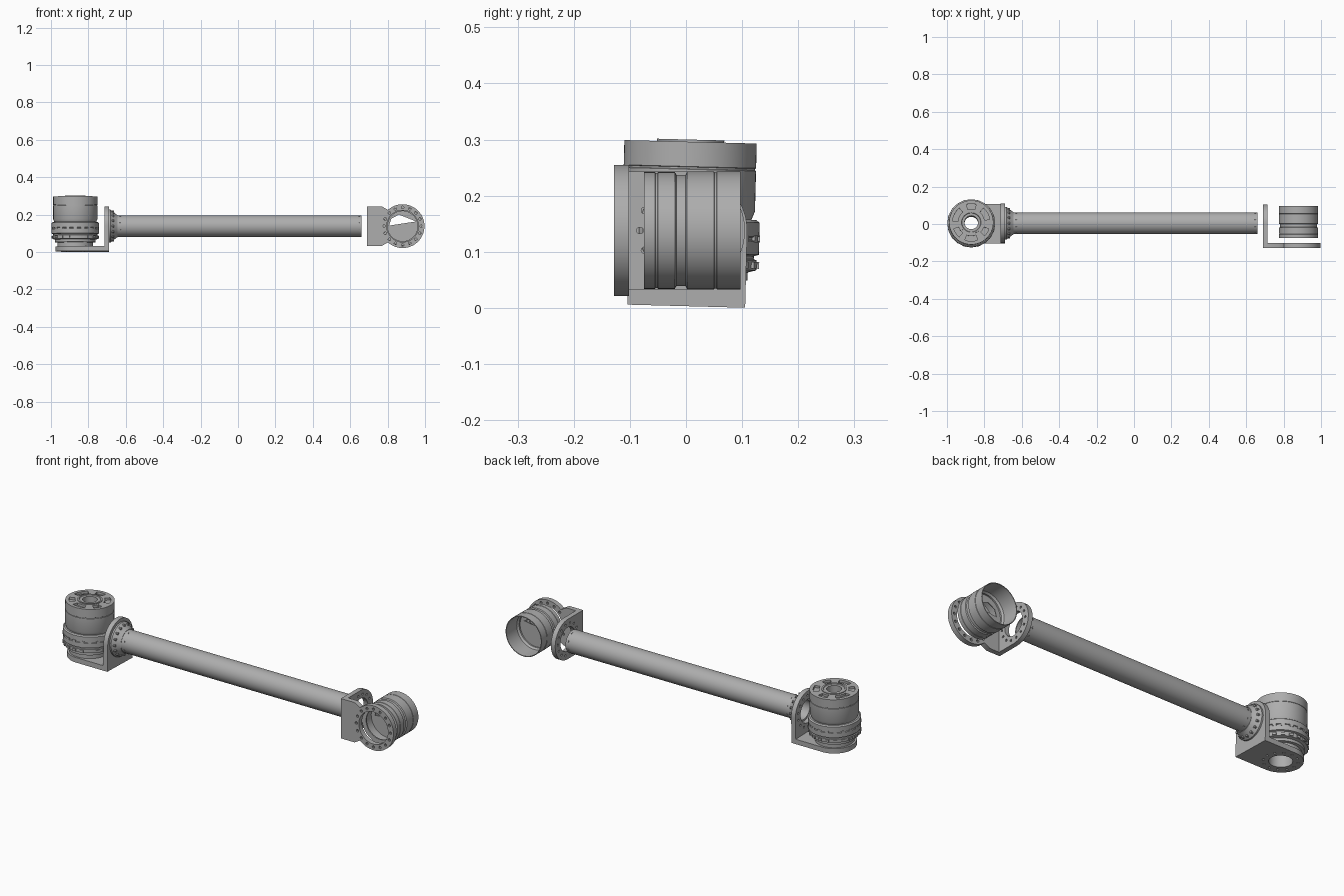
import bpy, bmesh, math
from mathutils import Vector, Matrix

old = bpy.data.objects.get("Cube")
if old:
    bpy.data.objects.remove(old, do_unlink=True)

grey = bpy.data.materials.new("machined_grey")
grey.use_nodes = True
COLOUR = (0.42, 0.42, 0.42, 1)
grey.diffuse_color = COLOUR
grey.node_tree.nodes["Principled BSDF"].inputs["Base Color"].default_value = COLOUR

X, Y, Z = Vector((1, 0, 0)), Vector((0, 1, 0)), Vector((0, 0, 1))


def frame(origin, ax, ay):
    """Local x and y axes placed at an origin; local z is their cross product."""
    az = ax.cross(ay)
    return Matrix.Translation(origin) @ Matrix((ax, ay, az)).transposed().to_4x4()


def finish(ob, matrix):
    ob.data.transform(matrix)
    ob.data.materials.clear()
    ob.data.materials.append(grey)
    bpy.ops.object.select_all(action='DESELECT')
    ob.select_set(True)
    bpy.context.view_layer.objects.active = ob
    bpy.ops.object.shade_smooth_by_angle(angle=math.radians(30))
    return ob


def from_bmesh(name, bm, matrix):
    bmesh.ops.recalc_face_normals(bm, faces=bm.faces)
    me = bpy.data.meshes.new(name)
    bm.to_mesh(me)
    bm.free()
    ob = bpy.data.objects.new(name, me)
    bpy.context.collection.objects.link(ob)
    return finish(ob, matrix)


def lathe(name, profile, matrix, sides=64):
    """Spin a closed (radius, height) loop around local z."""
    bm = bmesh.new()
    rings = [[bm.verts.new((r * math.cos(a), r * math.sin(a), h)) for r, h in profile]
             for a in (math.tau * i / sides for i in range(sides))]
    count = len(profile)
    for i in range(sides):
        a, b = rings[i], rings[(i + 1) % sides]
        for j in range(count):
            k = (j + 1) % count
            bm.faces.new((a[j], b[j], b[k], a[k]))
    return from_bmesh(name, bm, matrix)


def arc(r, start, end, steps, cx=0, cy=0):
    return [(cx + r * math.cos(t), cy + r * math.sin(t)) for t in
            (math.radians(start + (end - start) * i / steps) for i in range(steps + 1))]


def circle(r, cx=0, cy=0, steps=48):
    return arc(r, 0, 360, steps, cx, cy)[:-1]


def bolt_holes(r, count, size):
    return [circle(size, *p, steps=10) for p in circle(r, steps=count)]


def plate(name, loops, thickness, matrix):
    """Flat plate from an outline followed by hole loops, centred on local z."""
    cu = bpy.data.curves.new(name, 'CURVE')
    cu.dimensions, cu.fill_mode, cu.extrude = '2D', 'BOTH', thickness / 2
    for loop in loops:
        sp = cu.splines.new('POLY')
        sp.points.add(len(loop) - 1)
        for p, (x, y) in zip(sp.points, loop):
            p.co = (x, y, 0, 1)
        sp.use_cyclic_u = True
    ob = bpy.data.objects.new(name, cu)
    bpy.context.collection.objects.link(ob)
    bpy.ops.object.select_all(action='DESELECT')
    ob.select_set(True)
    bpy.context.view_layer.objects.active = ob
    bpy.ops.object.convert(target='MESH')
    return finish(bpy.context.view_layer.objects.active, matrix)


def tongue(half, length):
    """Square at -x, half round at +x."""
    return [(-length, half), (-length, -half)] + arc(half, -90, 90, 40)


def studs(name, ring_r, count, size, h0, h1, matrix):
    """Ring of small screw heads along local z."""
    bm = bmesh.new()
    for x, y in circle(ring_r, steps=count):
        bmesh.ops.create_cone(bm, cap_ends=True, segments=10, radius1=size, radius2=size,
                              depth=h1 - h0, matrix=Matrix.Translation((x, y, (h0 + h1) / 2)))
    return from_bmesh(name, bm, matrix)


AXIS_Z, MID_Y = 0.138, 0.004
LEFT_X, RIGHT_X = -0.87, 0.88
pivot = Matrix.Translation((0, MID_Y, AXIS_Z))
roll = pivot @ Matrix.Rotation(math.radians(-1.5), 4, 'X') @ pivot.inverted()

# Arm tube with flared collar and end screws
along = frame((0, MID_Y, AXIS_Z), Y, Z)
lathe("arm_tube", [(0.058, -0.66), (0.058, 0.66), (0.052, 0.66), (0.052, -0.66)], along)
lathe("arm_collar", [(0.052, -0.69), (0.088, -0.69), (0.088, -0.682), (0.064, -0.652),
                     (0.06, -0.645), (0.052, -0.645)], along)
studs("collar_screws", 0.077, 16, 0.006, -0.685, -0.663, along)
for label, x in (("left", -0.63), ("right", 0.648)):
    bm = bmesh.new()
    for i in range(8):
        turn = Matrix.Rotation(math.tau * (i + 0.5) / 8, 4, 'Z')
        bmesh.ops.create_cone(bm, cap_ends=True, segments=10, radius1=0.005, radius2=0.005,
                              depth=0.004, matrix=turn @ Matrix.Translation((0.058, 0, x))
                              @ Matrix.Rotation(math.pi / 2, 4, 'Y'))
    from_bmesh(label + "_tube_screws", bm, along)

# Left bracket: base under the motor and upright behind the collar
upright_holes = [circle(0.062)] + bolt_holes(0.082, 14, 0.006)
plate("left_bracket_base", [tongue(0.105, 0.18), circle(0.055)] + bolt_holes(0.08, 12, 0.006),
      0.026, roll @ frame((LEFT_X, MID_Y, 0.016), -X, -Y))
plate("left_bracket_upright", [tongue(0.105, 0.134)] + upright_holes,
      0.025, roll @ frame((-0.7025, MID_Y, AXIS_Z), Z, Y))

# Left motor: stepped housing with a through bore
left = roll @ frame((LEFT_X, MID_Y, 0), X, Y)
lathe("left_motor_base", [(0.055, 0.029), (0.095, 0.029), (0.095, 0.05), (0.108, 0.052),
                          (0.108, 0.066), (0.123, 0.07), (0.123, 0.088), (0.118, 0.09),
                          (0.118, 0.095), (0.127, 0.098), (0.127, 0.122), (0.123, 0.124),
                          (0.123, 0.128), (0.127, 0.13), (0.127, 0.155), (0.12, 0.16),
                          (0.036, 0.16), (0.036, 0.07), (0.055, 0.07)], left)
lathe("left_motor_housing", [(0.036, 0.16), (0.112, 0.16), (0.118, 0.175), (0.118, 0.247),
                             (0.1165, 0.248), (0.1165, 0.251), (0.118, 0.252),
                             (0.118, 0.284), (0.036, 0.284)], left)
bm = bmesh.new()
for i in range(20):
    turn = Matrix.Rotation(math.tau * i / 20, 4, 'Z')
    for h in (0.079, 0.126):
        bmesh.ops.create_cube(bm, size=1, matrix=turn @ Matrix.Translation((0.122, 0, h))
                              @ Matrix.Diagonal((0.012, 0.018, 0.012, 1)))
from_bmesh("left_motor_lugs", bm, left)

# Left motor cap with kidney pockets and a raised hub
pockets = [arc(0.1, a, a + w, 10) + arc(0.072, a + w, a, 10)
           for a, w in ((10, 40), (75, 30), (130, 45), (200, 30), (250, 40), (315, 25))]
plate("left_motor_cap", [circle(0.118, steps=64), circle(0.036)] + pockets, 0.012,
      left @ Matrix.Translation((0, 0, 0.29)))
lathe("left_motor_hub", [(0.036, 0.294), (0.06, 0.294), (0.06, 0.3), (0.052, 0.3),
                         (0.05, 0.297), (0.036, 0.297)], left)

# Right bracket: ring plate at the front and upright facing the tube
ring_outline = ([(-0.11, 0.105), (-0.19, 0.105), (-0.19, -0.105), (-0.11, -0.105)]
                + arc(0.117, -132, 132, 56))
plate("right_bracket_ring", [ring_outline, circle(0.085)] + bolt_holes(0.1, 16, 0.007),
      0.026, frame((RIGHT_X, -0.115, AXIS_Z), X, Z))
plate("right_bracket_upright", [tongue(0.105, 0.128)] + upright_holes,
      0.025, frame((0.7025, 0, AXIS_Z), Y, Z))

# Right motor: hollow shell open at the back, with a waist groove
right = frame((RIGHT_X, 0, AXIS_Z), X, Z)
lathe("right_motor_shell", [(0.105, -0.097), (0.105, -0.055), (0.1035, -0.054),
                            (0.1035, -0.051), (0.105, -0.05), (0.105, -0.002),
                            (0.099, 0.001), (0.099, 0.017), (0.104, 0.02), (0.104, 0.05),
                            (0.1025, 0.051), (0.1025, 0.054), (0.104, 0.055),
                            (0.104, 0.075), (0.08, 0.075), (0.08, 0.068), (0.094, 0.065),
                            (0.094, 0), (0.101, -0.01), (0.101, -0.097)], right)
window = [(-0.072, 0.003), (-0.06, 0.04), (-0.02, 0.062), (0.06, 0.076), (0.072, 0.025)]
plate("right_motor_web", [circle(0.096), window], 0.004,
      right @ Matrix.Translation((0, 0, 0.01)))
